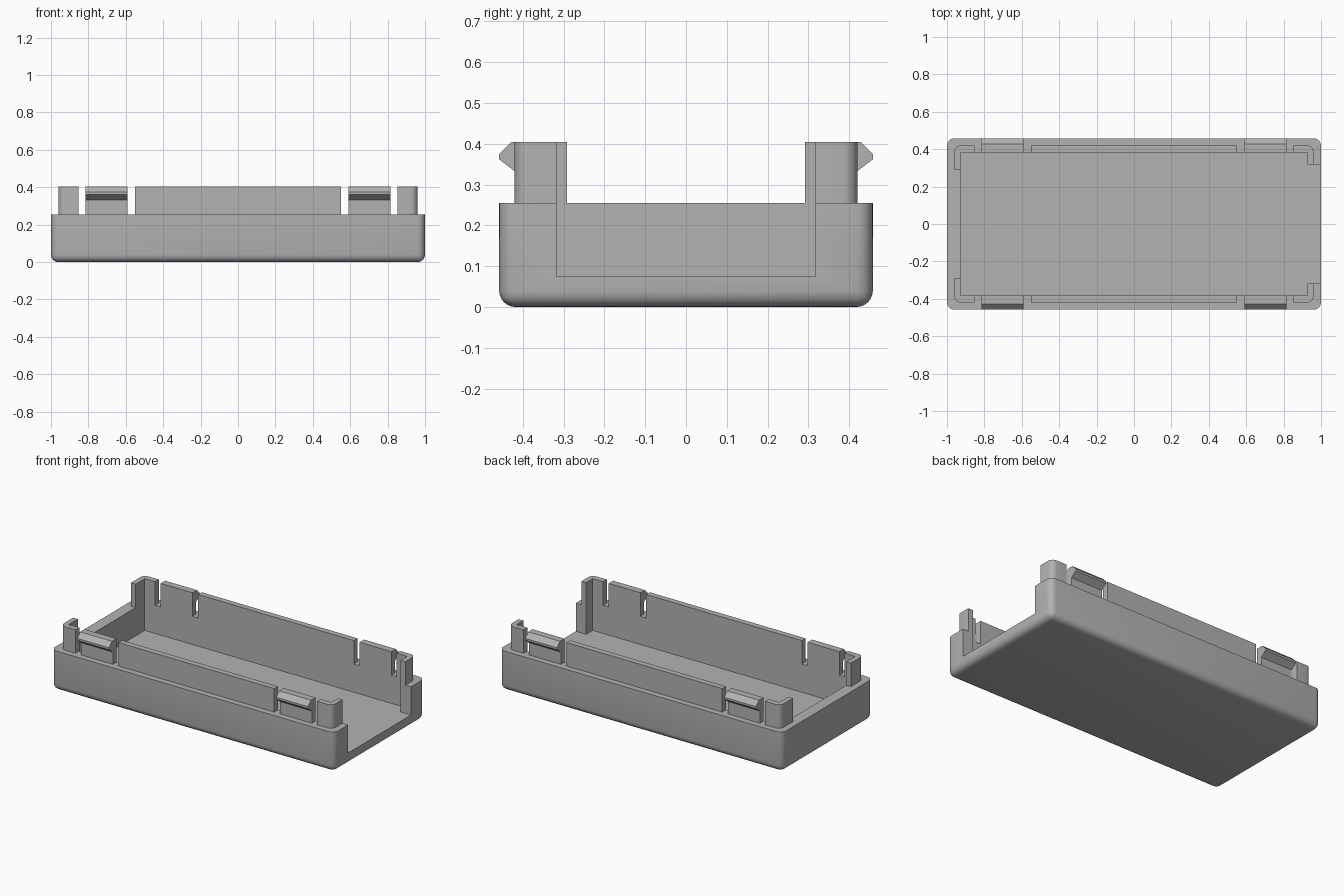
import bpy
import bmesh
import math

cube = bpy.data.objects.get("Cube")
if cube:
    bpy.data.objects.remove(cube, do_unlink=True)

# Main dimensions
HALF_X, HALF_Y, RIM_Z, TOP_Z = 1.0, 0.458, 0.255, 0.405
FLOOR_Z, IN_X, IN_Y = 0.075, 0.927, 0.383
LIP_X, LIP_Y, OPEN_Y = 0.96, 0.42, 0.317

grey = bpy.data.materials.new("plain grey")
grey.use_nodes = True
colour = (0.45, 0.45, 0.45, 1)
grey.diffuse_color = colour
grey.node_tree.nodes["Principled BSDF"].inputs["Base Color"].default_value = colour


def finish(name, bm):
    bmesh.ops.recalc_face_normals(bm, faces=bm.faces)
    mesh = bpy.data.meshes.new(name)
    bm.to_mesh(mesh)
    bm.free()
    mesh.materials.append(grey)
    obj = bpy.data.objects.new(name, mesh)
    bpy.context.collection.objects.link(obj)
    return obj


def prism(name, points, start, end, place, round_edge=None, radius=0.04, segments=6):
    """Extrude a 2D outline; place(u, v, w) maps it into space."""
    bm = bmesh.new()
    low = [bm.verts.new(place(u, v, start)) for u, v in points]
    high = [bm.verts.new(place(u, v, end)) for u, v in points]
    bm.faces.new(low)
    bm.faces.new(high)
    n = len(points)
    for i in range(n):
        j = (i + 1) % n
        bm.faces.new((low[i], low[j], high[j], high[i]))
    if round_edge:
        edges = [e for e in bm.edges if round_edge(e)]
        bmesh.ops.bevel(bm, geom=edges, offset=radius, segments=segments,
                        profile=0.5, affect='EDGES')
    return finish(name, bm)


def upright(x, y, z):
    return (x, y, z)


def rect(x0, x1, y0, y1):
    return [(x0, y0), (x1, y0), (x1, y1), (x0, y1)]


def smooth(obj):
    bpy.ops.object.select_all(action='DESELECT')
    obj.select_set(True)
    bpy.context.view_layer.objects.active = obj
    bpy.ops.object.shade_smooth_by_angle(angle=math.radians(30))


def below_rim(edge):
    return any(v.co.z < 0.01 for v in edge.verts)


# Tray body: rounded block, hollowed and opened at the +x end
tray = prism("tray_body", rect(-HALF_X, HALF_X, -HALF_Y, HALF_Y), 0, RIM_Z,
             upright, below_rim)
cavity = prism("cavity_cutter", rect(-IN_X, IN_X, -IN_Y, IN_Y), FLOOR_Z, 0.6, upright)
opening = prism("opening_cutter", rect(0.5, 1.2, -OPEN_Y, OPEN_Y), FLOOR_Z, 0.6, upright)
for cutter in (cavity, opening):
    mod = tray.modifiers.new(cutter.name, 'BOOLEAN')
    mod.operation = 'DIFFERENCE'
    mod.solver = 'EXACT'
    mod.object = cutter
    bpy.context.view_layer.objects.active = tray
    bpy.ops.object.modifier_apply(modifier=mod.name)
    bpy.data.objects.remove(cutter, do_unlink=True)
smooth(tray)

# Snap cross-section in (y, z): thin wall with a hooked catch
snap = [(IN_Y, RIM_Z), (LIP_Y, RIM_Z), (LIP_Y, 0.333), (HALF_Y, 0.362),
        (HALF_Y, 0.375), (0.428, TOP_Z), (IN_Y, TOP_Z)]

for sy, side in ((-1, "front"), (1, "back")):
    # Long lip between the snaps
    prism(side + "_lip", rect(-0.55, 0.55, sy * IN_Y, sy * LIP_Y), RIM_Z, TOP_Z, upright)

    for sx, end in ((-1, "right"), (1, "left")):
        prism(f"{side}_{end}_snap", snap, 0.59, 0.815,
              lambda y, z, x: (sx * x, sy * y, z))

        # L-shaped corner post with a rounded outer edge
        leg_y = OPEN_Y if sx > 0 else 0.292
        outline = [(0.853, LIP_Y), (LIP_X, LIP_Y), (LIP_X, leg_y),
                   (IN_X, leg_y), (IN_X, IN_Y), (0.853, IN_Y)]
        post = prism(f"{side}_{end}_corner_post", outline, RIM_Z, TOP_Z,
                     lambda x, y, z: (sx * x, sy * y, z),
                     lambda e: all(abs(v.co.x) > LIP_X - 0.001
                                   and abs(v.co.y) > LIP_Y - 0.001 for v in e.verts),
                     0.035, 5)
        smooth(post)
